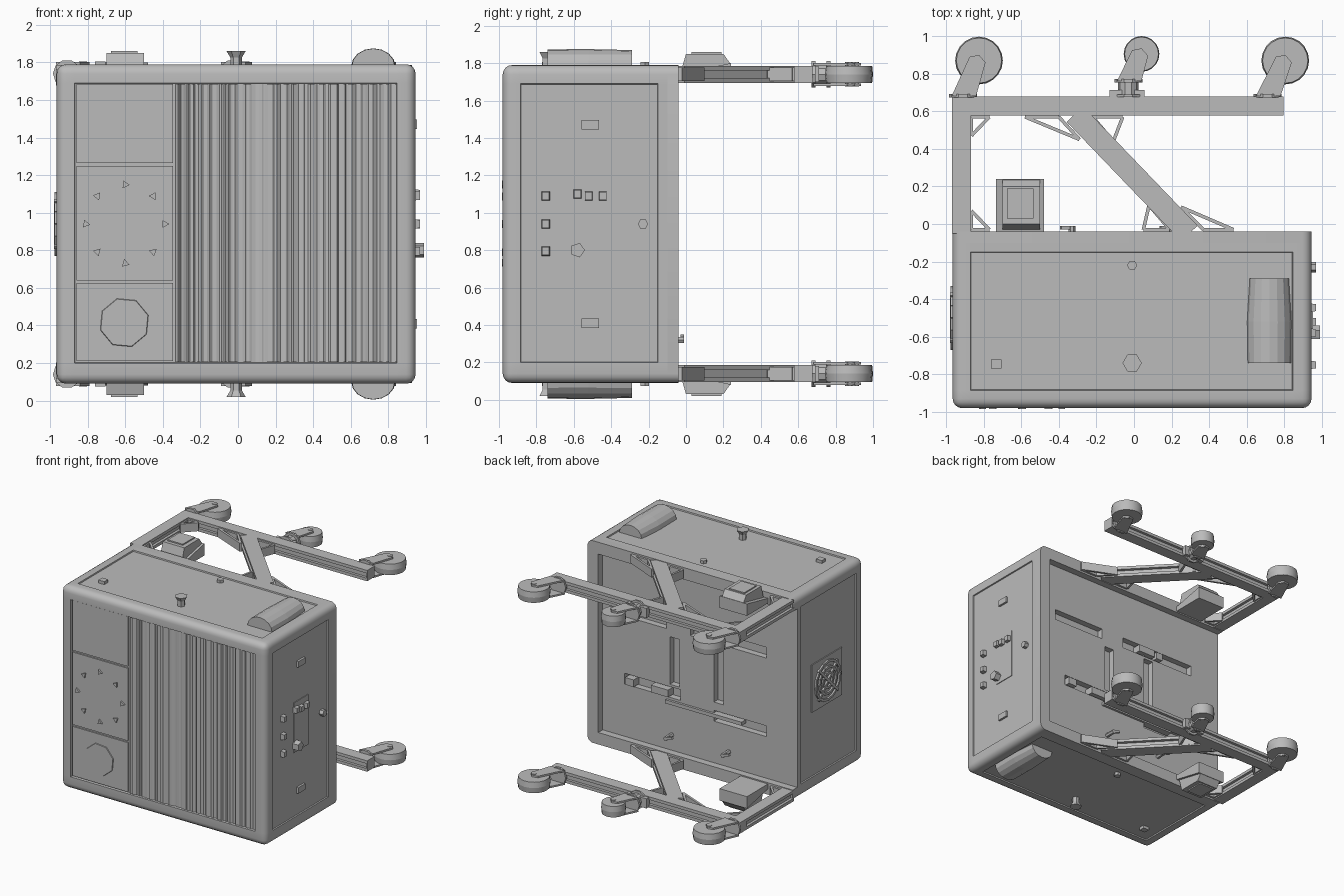
import bpy, bmesh, math, random
from mathutils import Vector

random.seed(4)
cube = bpy.data.objects.get("Cube")
if cube:
    bpy.data.objects.remove(cube)

GREY = (0.5, 0.5, 0.5, 1)
mat = bpy.data.materials.new("light_grey")
mat.use_nodes = True
mat.diffuse_color = GREY
mat.node_tree.nodes["Principled BSDF"].inputs["Base Color"].default_value = GREY

# Cabinet limits; YB is the back panel, Y1 the rear frame around it
X0, X1, Y0, YB, Y1, Z0, Z1 = -0.965, 0.945, -0.98, -0.1, -0.04, 0.09, 1.79
MID = (Z0 + Z1) / 2


def prism(bm, pts, axis, lo, hi, taper=1.0):
    """Extrude a 2D outline along an axis, optionally scaling the far end."""
    put = {"x": lambda a, b, h: (h, a, b),
           "y": lambda a, b, h: (a, h, b),
           "z": lambda a, b, h: (a, b, h)}[axis]
    n = len(pts)
    ca, cb = sum(p[0] for p in pts) / n, sum(p[1] for p in pts) / n
    low = [bm.verts.new(put(a, b, lo)) for a, b in pts]
    top = [bm.verts.new(put(ca + (a - ca) * taper, cb + (b - cb) * taper, hi)) for a, b in pts]
    faces = [bm.faces.new(low), bm.faces.new(top)]
    for i in range(n):
        j = (i + 1) % n
        faces.append(bm.faces.new((low[i], low[j], top[j], top[i])))
    bmesh.ops.recalc_face_normals(bm, faces=faces)


def rect(a0, a1, b0, b1):
    return [(a0, b0), (a1, b0), (a1, b1), (a0, b1)]


def box(bm, x0, x1, y0, y1, z0, z1):
    prism(bm, rect(x0, x1, y0, y1), "z", z0, z1)


def ngon(a, b, r, n, turn=0.0):
    return [(a + r * math.cos(turn + math.tau * i / n),
             b + r * math.sin(turn + math.tau * i / n)) for i in range(n)]


def arc(a, b, r, start, steps=4):
    """Quarter circle starting at the given quarter turn."""
    return [(a + r * math.cos(math.pi / 2 * (start + i / steps)),
             b + r * math.sin(math.pi / 2 * (start + i / steps))) for i in range(steps + 1)]


def strip(p, q, w):
    p, q = Vector(p), Vector(q)
    s = (q - p).normalized().orthogonal() * w / 2
    return [tuple(v) for v in (p + s, q + s, q - s, p - s)]


def slice_at(bm, faces, axis, value):
    """Cut the given faces along a plane square to one axis."""
    n = Vector((0, 0, 0))
    n[axis] = 1
    geom = {g for f in faces for g in (f, *f.edges, *f.verts)}
    bmesh.ops.bisect_plane(bm, geom=list(geom), plane_co=n * value, plane_no=n)
    bm.normal_update()


def finish(bm, name, twin=False, smooth=False):
    """Make the object; twin adds the copy mirrored to the other end in z."""
    if twin:
        new = bmesh.ops.duplicate(bm, geom=bm.verts[:] + bm.edges[:] + bm.faces[:])["geom"]
        for v in new:
            if isinstance(v, bmesh.types.BMVert):
                v.co.z = 2 * MID - v.co.z
        bmesh.ops.reverse_faces(bm, faces=[f for f in new if isinstance(f, bmesh.types.BMFace)])
    me = bpy.data.meshes.new(name)
    bm.to_mesh(me)
    bm.free()
    me.materials.append(mat)
    ob = bpy.data.objects.new(name, me)
    bpy.context.collection.objects.link(ob)
    if smooth:
        bpy.ops.object.select_all(action="DESELECT")
        ob.select_set(True)
        bpy.context.view_layer.objects.active = ob
        bpy.ops.object.shade_smooth_by_angle(angle=math.radians(35))


# Cabinet: rounded box with sunken panels on the front and sides
bm = bmesh.new()
box(bm, X0, X1, Y0, YB, Z0, Z1)
bmesh.ops.bevel(bm, geom=[e for e in bm.edges if any(v.co.y < YB - 0.1 for v in e.verts)],
                offset=0.05, segments=4, profile=0.5, affect="EDGES")
LO, HI = Vector((-0.87, -0.885, 0.2)), Vector((0.845, -0.15, 1.69))
for i in range(3):
    for c in (LO, HI):
        slice_at(bm, bm.faces, i, c[i])
panels = []
for f in bm.faces:
    c = f.calc_center_median()
    for i in range(3):
        inside = all(LO[k] < c[k] < HI[k] for k in range(3) if k != i)
        if abs(f.normal[i]) > 0.99 and inside and f.normal.y < 0.9:
            panels.append((f, -0.02 if i == 1 else -0.01))
for f, d in panels:
    bmesh.ops.inset_individual(bm, faces=[f], thickness=0.004, depth=d)

# Shallow slots in the back panel
SLOTS = ((0.13, 0.22, 0.74, 1.14), (-0.28, -0.19, 0.7, 1.18), (-0.68, 0.03, 1.2, 1.29),
         (0.25, 0.74, 1.2, 1.29), (-0.68, -0.19, 0.54, 0.63), (0.12, 0.64, 0.63, 0.72))


def back_faces():
    return [f for f in bm.faces if f.normal.y > 0.9 and LO.x < f.calc_center_median().x < HI.x
            and LO.z < f.calc_center_median().z < HI.z]


for x0, x1, z0, z1 in SLOTS:
    for axis, value in ((0, x0), (0, x1), (2, z0), (2, z1)):
        slice_at(bm, back_faces(), axis, value)
sunk = []
for f in back_faces():
    c = f.calc_center_median()
    if any(x0 < c.x < x1 and z0 < c.z < z1 for x0, x1, z0, z1 in SLOTS):
        sunk.append(f)
bmesh.ops.inset_region(bm, faces=sunk, thickness=0.002, depth=-0.05)
finish(bm, "cabinet", smooth=True)

# Rear frame: top rail, bottom rail and one post
bm = bmesh.new()
r = 0.05
prism(bm, arc(X0 + r, Z0 + r, r, 2) + arc(X1 - r, Z0 + r, r, 3) + arc(X1 - r, Z1 - r, r, 0)
      + arc(X0 + r, Z1 - r, r, 1) + [(X0, 1.69), (0.845, 1.69), (0.845, 0.19), (X0, 0.19)], "y", YB - 0.005, Y1)
finish(bm, "rear_frame", smooth=True)

# Pleated front curtain
bm = bmesh.new()
pts, x = [(-0.335, -0.955)], -0.33
while x < 0.83:
    pts.append((x, random.choice((-0.962, -0.966, -0.972, -0.976))))
    x += random.uniform(0.005, 0.02)
pts += [(0.843, -0.97), (0.843, -0.955)]
prism(bm, pts, "z", 0.205, 1.685)
finish(bm, "front_curtain")

# Three front panels beside the curtain, with fan clips and a round cover
bm = bmesh.new()
for z0, z1 in ((0.21, 0.625), (0.64, 1.25), (1.265, 1.685)):
    box(bm, -0.86, -0.345, -0.972, -0.955, z0, z1)
finish(bm, "front_panels")
bm = bmesh.new()
for i, (px, pz) in enumerate(ngon(-0.6, 0.94, 0.21, 8)):
    prism(bm, ngon(px, pz, 0.024, 3, i), "y", -0.985, -0.97)
finish(bm, "front_fan_clips")
bm = bmesh.new()
prism(bm, ngon(-0.605, 0.415, 0.135, 8, 0.3), "y", -0.97, -0.978, 0.97)
finish(bm, "round_cover")

# Control panel on the left side
bm = bmesh.new()
S = X1 - 0.012
for y, z in ((-0.75, 1.09), (-0.75, 0.94), (-0.75, 0.795), (-0.58, 1.1), (-0.52, 1.09), (-0.445, 1.09)):
    prism(bm, rect(y - 0.022, y + 0.022, z - 0.025, z + 0.025), "x", S, 0.97, 0.85)
prism(bm, ngon(-0.58, 0.8, 0.04, 5), "x", S, 0.99)
prism(bm, ngon(-0.23, 0.94, 0.028, 6), "x", S, 0.97)
finish(bm, "control_buttons")
bm = bmesh.new()
prism(bm, rect(-0.6, -0.41, 0.74, 1.16), "x", S, S + 0.008)
for z in (0.41, 1.47):
    prism(bm, rect(-0.56, -0.465, z - 0.025, z + 0.025), "x", S, 0.953)
finish(bm, "control_plates")

# Fan on the right side
bm = bmesh.new()
R = X0 + 0.012
prism(bm, rect(-0.7, -0.3, 0.74, 1.14), "x", R, R - 0.01)
for r in (0.06, 0.11, 0.16):
    ring = ngon(-0.5, 0.94, r, 16)
    for p, q in zip(ring, ring[1:] + ring[:1]):
        prism(bm, strip(p, q, 0.02), "x", R, X0 - 0.012)
for p in ngon(-0.5, 0.94, 0.18, 4, math.pi / 4):
    prism(bm, strip((-0.5, 0.94), p, 0.02), "x", R, X0 - 0.015)
finish(bm, "side_fan")

# Back connectors and levers
bm = bmesh.new()
prism(bm, rect(-0.46, 0.25, 0.58, 0.61), "y", YB - 0.04, YB + 0.02)
for x, z, w in ((0.58, 0.67, 0.04), (0.3, 0.67, 0.08), (-0.2, 1.245, 0.08), (-0.33, 1.24, 0.03)):
    prism(bm, rect(x - w, x + w, z - 0.03, z + 0.03), "y", YB - 0.05, YB + 0.025)
for x in (-0.33, 0.2):
    prism(bm, ngon(x, 0.32, 0.018, 6), "y", YB, -0.01)
    prism(bm, strip((x, 0.32), (x - 0.06, 0.34), 0.02), "y", -0.03, -0.01)
finish(bm, "back_connectors")

# Knobs and end grips on top and bottom
bm = bmesh.new()
T = Z1 - 0.012
prism(bm, ngon(-0.01, -0.74, 0.03, 6), "z", T, 1.83)
prism(bm, ngon(-0.01, -0.74, 0.03, 6), "z", 1.825, 1.86, 1.7)
prism(bm, ngon(-0.01, -0.22, 0.027, 6), "z", T, 1.805)
box(bm, -0.76, -0.705, -0.77, -0.72, T, 1.805)
finish(bm, "knobs", twin=True)
bm = bmesh.new()
dome = [(0.72 + 0.118 * math.cos(math.pi * i / 8), T + 0.097 * math.sin(math.pi * i / 8)) for i in range(9)]
prism(bm, dome, "y", -0.52, -0.74, 0.97)
prism(bm, dome, "y", -0.52, -0.29, 0.88)
finish(bm, "grips", twin=True)

# Slotted frame beams
ZA, ZB, ZC = Z1 - 0.095, Z1 - 0.004, Z1 - 0.05


def beam(bm, p, q, w=0.1):
    prism(bm, strip(p, q, w), "z", ZA, ZA + 0.025)
    prism(bm, strip(p, q, w * 0.55), "z", ZA + 0.02, ZB - 0.02)
    prism(bm, strip(p, q, w), "z", ZB - 0.025, ZB)


bm = bmesh.new()
beam(bm, (-0.918, Y1 - 0.01), (-0.918, 0.58))
beam(bm, (-0.968, 0.628), (0.795, 0.628))
for x in (-0.968, 0.787):
    box(bm, x, x + 0.01, 0.58, 0.676, ZA, ZB)
finish(bm, "frame_beams", twin=True)
bm = bmesh.new()
beam(bm, (0.295, -0.05), (-0.315, 0.585), 0.12)
finish(bm, "diagonal_braces", twin=True)

# Open triangular gussets
bm = bmesh.new()
for a, b, c in (((0.37, -0.03), (0.53, -0.03), (0.25, 0.09)), ((0.19, -0.03), (0.05, -0.03), (0.08, 0.1)),
                ((-0.4, 0.57), (-0.58, 0.57), (-0.29, 0.45)), ((-0.22, 0.57), (-0.06, 0.57), (-0.11, 0.44)),
                ((-0.865, -0.03), (-0.77, -0.03), (-0.865, 0.07)), ((-0.865, 0.57), (-0.77, 0.57), (-0.865, 0.47))):
    for p, q in ((a, b), (b, c), (c, a)):
        prism(bm, strip(p, q, 0.018), "z", ZA + 0.01, ZB - 0.01)
finish(bm, "gussets", twin=True)

# Sloped cable boxes behind the cabinet
bm = bmesh.new()
prism(bm, [(-0.04, 1.71), (0.0, 1.85), (0.2, 1.85), (0.235, 1.8), (0.24, 1.71)], "x", -0.7, -0.5)
prism(bm, [(-0.045, 1.7), (-0.045, 1.74), (0.24, 1.8), (0.24, 1.7)], "x", -0.735, -0.48)
box(bm, -0.675, -0.535, 0.03, 0.19, 1.84, 1.86)
finish(bm, "cable_boxes", twin=True)

# Casters: mount rings, forked arms and wheels
forks, wheels = bmesh.new(), bmesh.new()
for bx, wx, wy, r in ((-0.91, -0.825, 0.87, 0.127), (-0.03, 0.04, 0.905, 0.095), (0.71, 0.805, 0.87, 0.127)):
    by = wy - r * 1.4
    prism(forks, ngon(bx, ZC, 0.075, 10), "y", 0.675, 0.69)
    prism(forks, ngon(bx, ZC, 0.055, 10), "y", 0.685, by)
    prism(forks, ngon(bx, ZC, 0.075, 10), "y", by - 0.02, by)
    arm = [(bx - 0.06, by - 0.01), (bx + 0.07, by - 0.01), (wx + 0.035, wy - 0.01), (wx, wy + 0.03), (wx - 0.05, wy + 0.02)]
    for z in (ZC - 0.062, ZC + 0.048):
        prism(forks, arm, "z", z, z + 0.014)
    prism(forks, ngon(wx, wy, 0.02, 8), "z", ZC - 0.066, ZC + 0.066)
    for z in (ZC - 0.046, ZC + 0.046):
        prism(wheels, ngon(wx, wy, r, 20), "z", ZC, z, 0.95)
box(forks, -0.13, 0.055, 0.67, 0.712, ZA + 0.005, ZB - 0.005)
finish(forks, "caster_forks", twin=True)
finish(wheels, "caster_wheels", twin=True, smooth=True)
